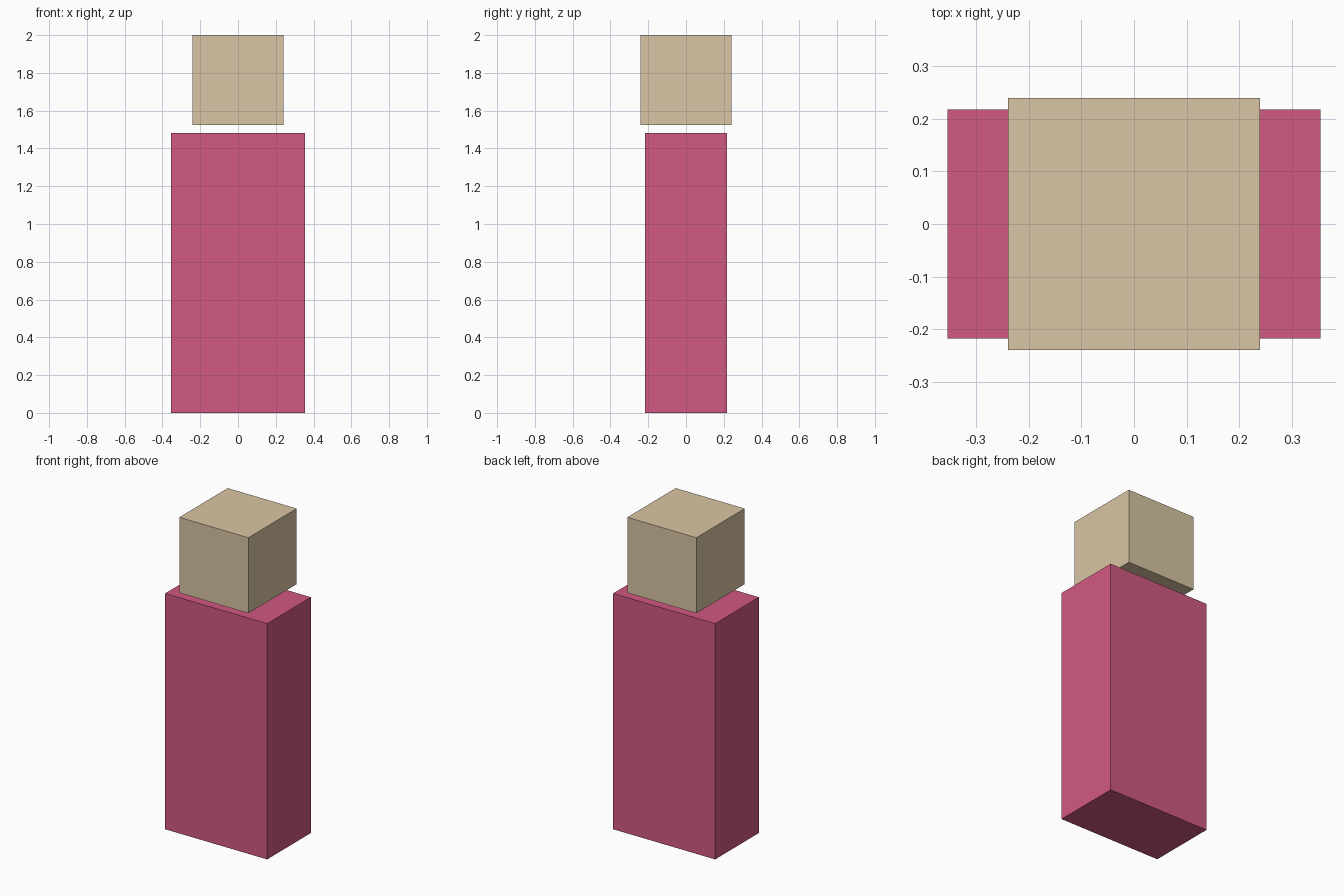
import bpy

if "Cube" in bpy.data.objects:
    bpy.data.objects.remove(bpy.data.objects["Cube"])


def material(name, color):
    mat = bpy.data.materials.new(name)
    mat.diffuse_color = (*color, 1.0)
    mat.use_nodes = True
    mat.node_tree.nodes["Principled BSDF"].inputs["Base Color"].default_value = mat.diffuse_color
    return mat


def box(name, size, bottom, mat):
    """Box centred on x and y, resting at height `bottom`."""
    bpy.ops.mesh.primitive_cube_add(size=1, location=(0, 0, bottom + size[2] / 2))
    obj = bpy.context.object
    obj.name = name
    obj.scale = size
    bpy.ops.object.transform_apply(location=False, rotation=False, scale=True)
    obj.data.materials.append(mat)
    return obj


pink = material("pink", (0.64, 0.10, 0.22))
tan = material("tan", (0.69, 0.56, 0.37))

# Tall body block
box("body", (0.71, 0.435, 1.482), 0.0, pink)

# Head block floating just above the body
box("head", (0.48, 0.48, 0.475), 1.525, tan)
